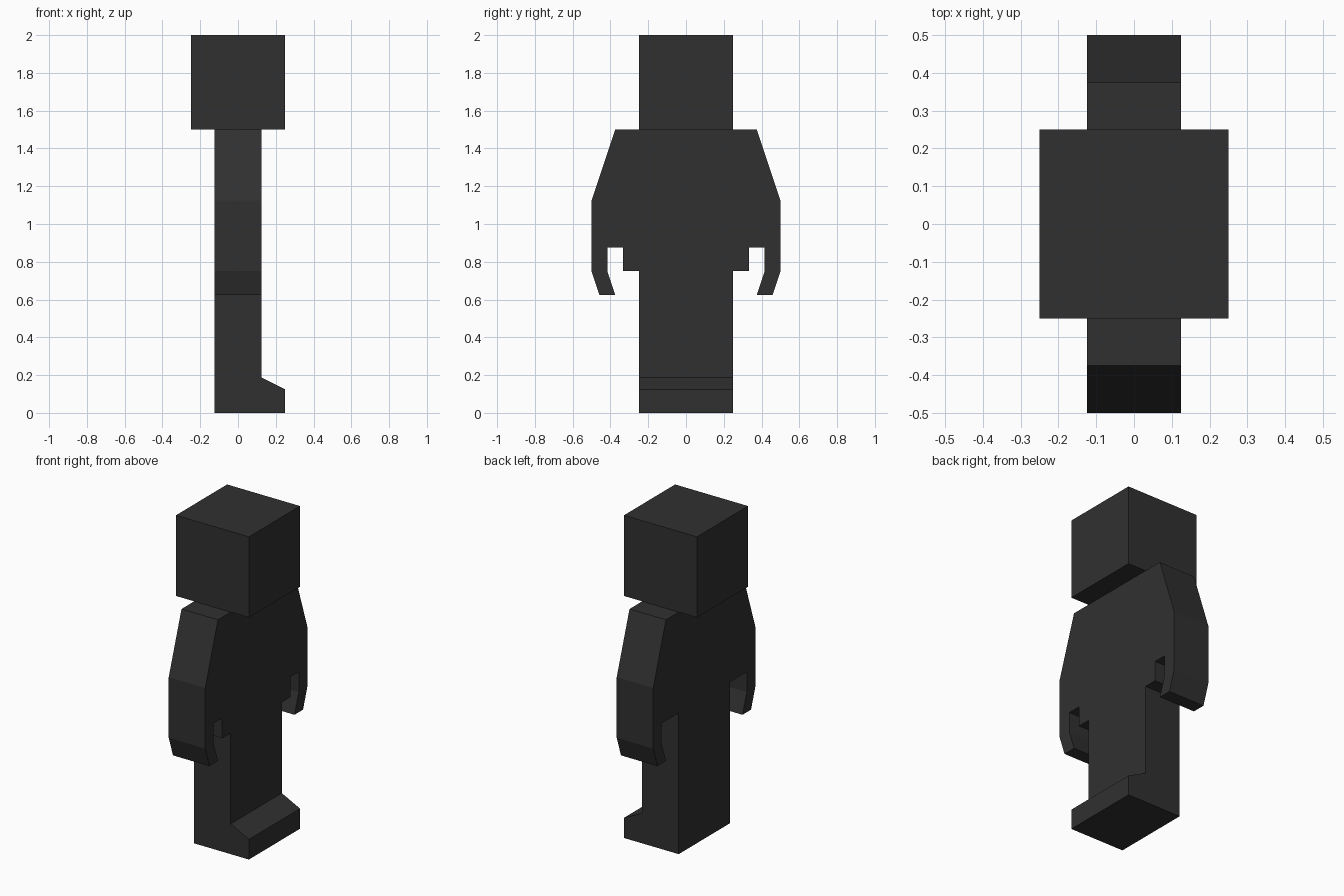
import bpy, bmesh
from mathutils import Vector

if "Cube" in bpy.data.objects:
    bpy.data.objects.remove(bpy.data.objects["Cube"])

mat = bpy.data.materials.new("charcoal")
mat.diffuse_color = (0.03, 0.03, 0.03, 1)
mat.use_nodes = True
mat.node_tree.nodes["Principled BSDF"].inputs["Base Color"].default_value = mat.diffuse_color


def prism(name, points, step):
    """Extrude a closed outline along the vector step."""
    bm = bmesh.new()
    face = bm.faces.new([bm.verts.new(p) for p in points])
    ext = bmesh.ops.extrude_face_region(bm, geom=[face], use_keep_orig=True)
    verts = [g for g in ext["geom"] if isinstance(g, bmesh.types.BMVert)]
    bmesh.ops.translate(bm, verts=verts, vec=Vector(step))
    bmesh.ops.recalc_face_normals(bm, faces=bm.faces)
    mesh = bpy.data.meshes.new(name)
    bm.to_mesh(mesh)
    bm.free()
    mesh.materials.append(mat)
    obj = bpy.data.objects.new(name, mesh)
    bpy.context.collection.objects.link(obj)
    return obj


# Head cube
prism("head", [(-.25, -.25, 1.5), (.25, -.25, 1.5), (.25, .25, 1.5), (-.25, .25, 1.5)], (0, 0, .5))

# Torso and legs in one slab, with the toe pointing to +x
side = [(-.125, 0), (.25, 0), (.25, .125), (.125, .1875), (.125, 1.5), (-.125, 1.5)]
prism("body", [(x, -.25, z) for x, z in side], (0, .5, 0))

# Arm with sloping shoulder and bent hand; thumb fills the front half only
arm = [(.25, 1.5), (.375, 1.5), (.5, 1.125), (.5, .75), (.4583, .625),
       (.375, .625), (.4167, .75), (.4167, .875), (.25, .875)]
thumb = [(.25, .75), (.3333, .75), (.3333, .875), (.25, .875)]
for s, label in ((-1, "near"), (1, "far")):
    prism(label + "_arm", [(-.125, s * y, z) for y, z in arm], (.25, 0, 0))
    prism(label + "_thumb", [(0, s * y, z) for y, z in thumb], (.125, 0, 0))
